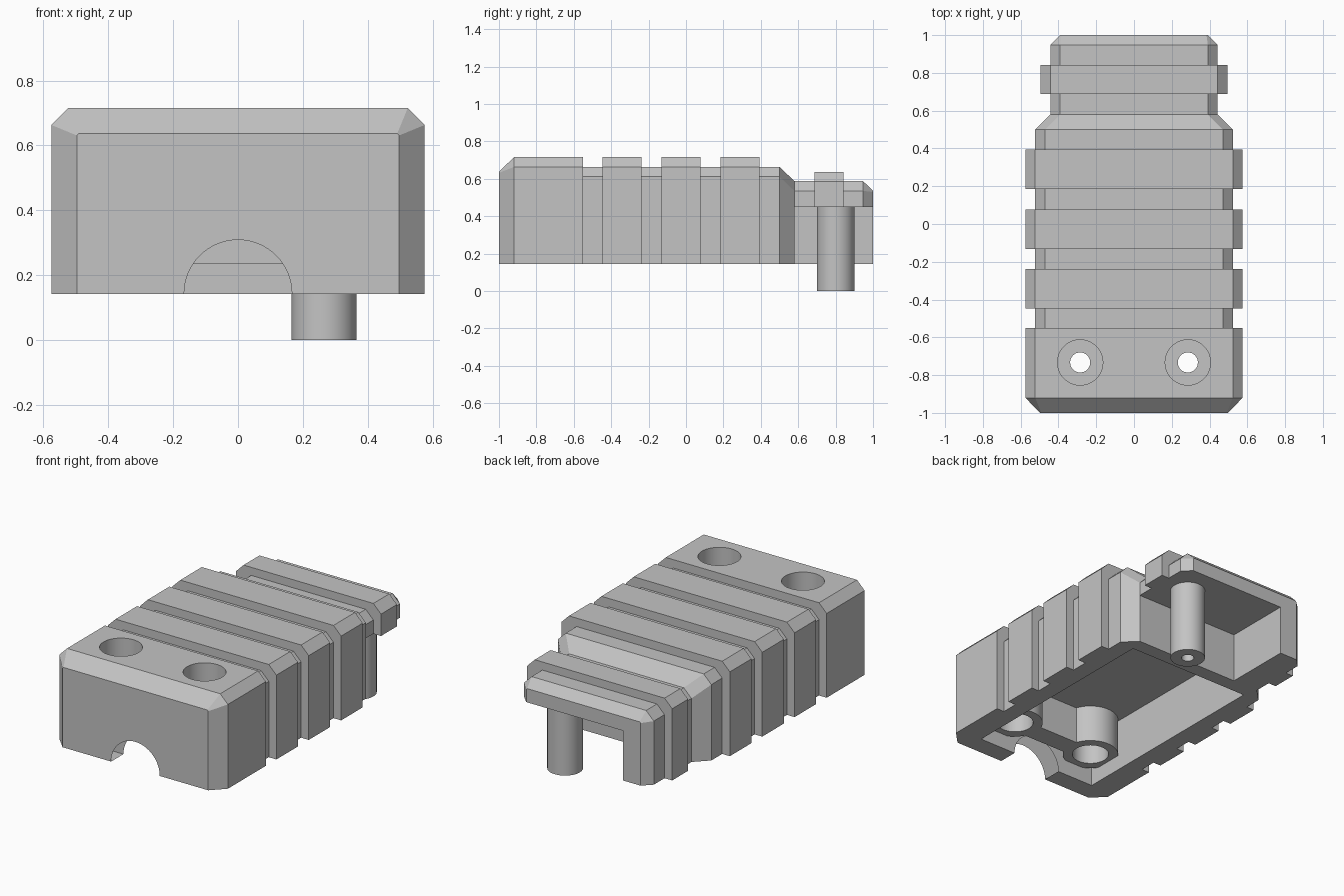
import bpy, bmesh, math
from mathutils import Matrix

cube = bpy.data.objects.get("Cube")
if cube:
    bpy.data.objects.remove(cube)

grey = bpy.data.materials.new("plain grey")
grey.use_nodes = True
colour = (0.55, 0.55, 0.55, 1)
grey.diffuse_color = colour
grey.node_tree.nodes["Principled BSDF"].inputs["Base Color"].default_value = colour

BASE = 0.143      # underside of the housing
CEILING = 0.468   # roof of the cavity
BOSS_END = 0.237  # lower end of the screw bosses


def finish(name, bm):
    bmesh.ops.recalc_face_normals(bm, faces=bm.faces)
    mesh = bpy.data.meshes.new(name)
    bm.to_mesh(mesh)
    bm.free()
    mesh.materials.append(grey)
    ob = bpy.data.objects.new(name, mesh)
    bpy.context.collection.objects.link(ob)
    return ob


def box(name, x0, x1, y0, y1, z0, z1):
    bm = bmesh.new()
    bmesh.ops.create_cube(bm, size=1)
    for v in bm.verts:
        v.co = [(a + b) / 2 + c * (b - a)
                for c, a, b in zip(v.co, (x0, y0, z0), (x1, y1, z1))]
    return finish(name, bm)


def cylinder(name, x, y, z0, z1, r):
    bm = bmesh.new()
    bmesh.ops.create_cone(bm, cap_ends=True, segments=64, radius1=r, radius2=r, depth=z1 - z0,
                          matrix=Matrix.Translation((x, y, (z0 + z1) / 2)))
    return finish(name, bm)


def combine(target, tool, operation):
    mod = target.modifiers.new(operation, "BOOLEAN")
    mod.operation, mod.object, mod.solver = operation, tool, "EXACT"
    bpy.context.view_layer.objects.active = target
    bpy.ops.object.modifier_apply(modifier=mod.name)
    bpy.data.objects.remove(tool)


def loft(name, stations):
    """Skin chamfered sections given as (y, half width, top, chamfer)."""
    bm = bmesh.new()
    rings = []
    for y, w, top, c in stations:
        half = [(w, BASE), (w, top - c), (w - c, top)]
        points = half + [(-x, z) for x, z in reversed(half)]
        rings.append([bm.verts.new((x, y, z)) for x, z in points])
    for a, b in zip(rings, rings[1:]):
        for i in range(len(a)):
            j = (i + 1) % len(a)
            bm.faces.new((a[i], a[j], b[j], b[i]))
    bm.faces.new(rings[0])
    bm.faces.new(rings[-1])
    return finish(name, bm)


# Ribbed housing with bevelled ends and a narrower rear tongue
RIB, GROOVE = (0.575, 0.715, 0.052), (0.523, 0.663, 0.052)
TONGUE, TONGUE_RIB = (0.443, 0.587, 0.052), (0.495, 0.637, 0.052)
stations = [(-1, 0.497, 0.637, 0.006), (-0.92, *RIB), (-0.55, *RIB)]
for start in (-0.447, -0.132, 0.184):
    groove_start = stations[-1][0]
    stations += [(groove_start, *GROOVE), (start, *GROOVE),
                 (start, *RIB), (start + 0.21, *RIB)]
stations += [(stations[-1][0], *GROOVE), (0.5, *GROOVE), (0.58, *TONGUE),
             (0.687, *TONGUE), (0.687, *TONGUE_RIB), (0.842, *TONGUE_RIB),
             (0.842, *TONGUE), (0.947, *TONGUE), (1, 0.39, 0.535, 0.006)]
housing = loft("housing", stations)

# Hollow underside, and the tongue opened on one side to leave a single leg
combine(housing, box("cavity", -0.418, 0.418, -0.88, 0.49, 0, CEILING), "DIFFERENCE")
combine(housing, box("tongue_opening", -0.27, 0.7, 0.58, 1.1, 0, 0.45), "DIFFERENCE")

# Screw bosses joined by a web
SCREW_X, SCREW_Y = 0.285, -0.733
for x in (-SCREW_X, SCREW_X):
    combine(housing, cylinder("boss", x, SCREW_Y, BOSS_END, CEILING + 0.03, 0.16), "UNION")
combine(housing, box("web", -0.2, 0.2, -0.81, -0.68, BOSS_END, CEILING + 0.03), "UNION")

# Screw holes, recessed above and below
for x in (-SCREW_X, SCREW_X):
    for z0, z1, r in ((0.1, 0.9, 0.053), (0.48, 0.9, 0.12), (0.1, 0.4, 0.105)):
        combine(housing, cylinder("hole", x, SCREW_Y, z0, z1, r), "DIFFERENCE")

# Half-round cable notch in the front wall
notch = cylinder("notch", 0, 0, -0.1, 0.1, 0.166)
notch.data.transform(Matrix.Translation((0, -0.95, BASE)) @ Matrix.Rotation(math.pi / 2, 4, "X"))
combine(housing, notch, "DIFFERENCE")

# Hollow pivot post under the tongue
post = cylinder("pivot_post", 0.265, 0.8, 0, 0.46, 0.1)
combine(post, cylinder("bore", 0.265, 0.8, -0.1, 0.4, 0.036), "DIFFERENCE")

for ob in (housing, post):
    bpy.ops.object.select_all(action="DESELECT")
    ob.select_set(True)
    bpy.context.view_layer.objects.active = ob
    bpy.ops.object.shade_smooth_by_angle(angle=math.radians(20))
